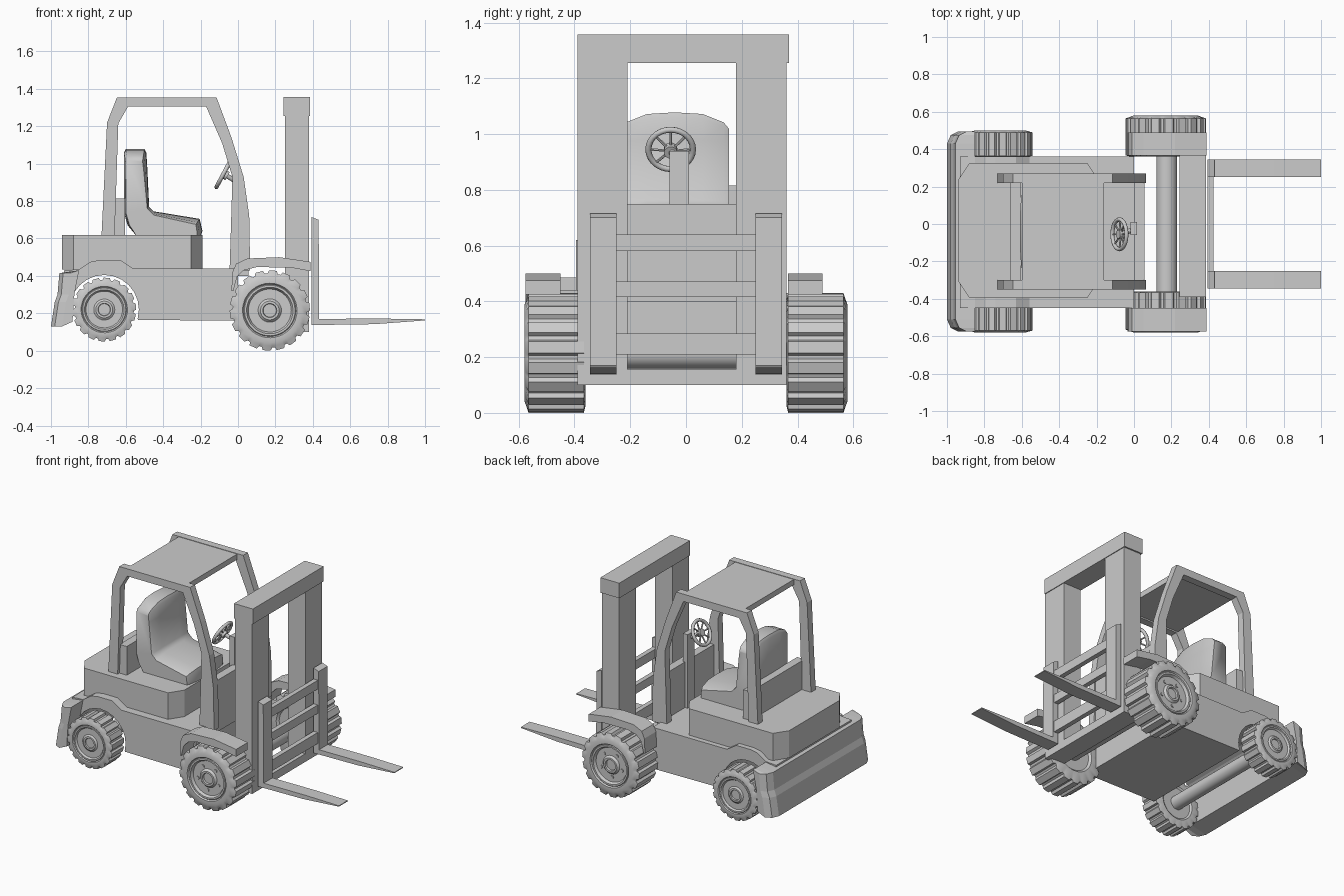
import bpy, bmesh
from math import sin, cos, pi, radians
from mathutils import Vector

if "Cube" in bpy.data.objects:
    bpy.data.objects.remove(bpy.data.objects["Cube"])

YC = -0.04  # body centre line sits slightly towards -y


def loft(name, sections, smooth=None, closed=False):
    """Skin a list of equal closed loops; cap the ends unless closed."""
    bm = bmesh.new()
    rings = [[bm.verts.new(p) for p in s] for s in sections]
    n = len(rings[0])
    pairs = list(zip(rings, rings[1:])) + ([(rings[-1], rings[0])] if closed else [])
    for a, b in pairs:
        for i in range(n):
            bm.faces.new((a[i], a[(i + 1) % n], b[(i + 1) % n], b[i]))
    if not closed:
        bm.faces.new(rings[0])
        bm.faces.new(rings[-1])
    bmesh.ops.recalc_face_normals(bm, faces=bm.faces[:])
    me = bpy.data.meshes.new(name)
    bm.to_mesh(me)
    bm.free()
    ob = bpy.data.objects.new(name, me)
    bpy.context.collection.objects.link(ob)
    if smooth:
        bpy.ops.object.select_all(action='DESELECT')
        ob.select_set(True)
        bpy.context.view_layer.objects.active = ob
        bpy.ops.object.shade_smooth_by_angle(angle=radians(smooth))
    return ob


def slab(name, prof, y0, y1):
    """Extrude an x-z profile along y."""
    return loft(name, [[(x, y, z) for x, z in prof] for y in (y0, y1)])


def box(name, x0, x1, y0, y1, z0, z1):
    return slab(name, [(x0, z0), (x1, z0), (x1, z1), (x0, z1)], y0, y1)


def rod(name, p, q, r, n=24):
    p, q = Vector(p), Vector(q)
    rot = (q - p).to_track_quat('Z', 'Y')
    ring = [rot @ Vector((r * cos(2 * pi * i / n), r * sin(2 * pi * i / n), 0)) for i in range(n)]
    return loft(name, [[c + v for v in ring] for c in (p, q)], 40)


def wheel(name, x, z, r, y_in, y_out, rim, hub, holes, lugs=18):
    """Lugged tyre with stepped rim, hub and bolts; y_out is the outer side."""
    d = y_out - y_in
    s = 1 if d > 0 else -1
    # fraction of width, radius, lug groove depth
    prof = [(0.06, rim * 0.9, 0), (0, rim, 0), (0, r * 0.88, 0), (0.03, r, 0.075),
            (0.93, r, 0.075), (0.97, r * 0.88, 0), (1.0, r * 0.8, 0), (1.0, rim * 1.08, 0),
            (0.96, rim * 1.03, 0), (0.98, rim, 0), (0.98, rim * 0.92, 0), (0.9, rim * 0.85, 0),
            (0.9, hub * 1.25, 0), (0.96, hub, 0), (0.96, hub * 0.75, 0), (0.9, hub * 0.7, 0)]
    secs = []
    for f, rad, groove in prof:
        ring = []
        for k in range(lugs):
            for t, low in ((0, 0), (0.55, 0), (0.68, 1), (0.88, 1)):
                a = 2 * pi * (k + t) / lugs
                q = rad * (1 - groove * low)
                ring.append((x + q * cos(a), y_in + d * f, z + q * sin(a)))
        secs.append(ring)
    loft(name, secs, 30)
    yb = y_in + d * 0.9
    for k in range(holes):
        a = 2 * pi * k / holes - 0.4
        c = (hub + rim * 0.85) / 2
        px, pz = x + c * cos(a), z + c * sin(a)
        rod(name + "_bolt", (px, yb - s * 0.01, pz), (px, yb + s * 0.006, pz), 0.011, 12)


# Chassis with a wheel arch cut through at the rear
arch = [(-0.715 + 0.185 * cos(radians(a)), 0.22 + 0.185 * sin(radians(a))) for a in range(-15, 181, 15)]
slab("chassis", [(0, 0.16), (-0.535, 0.165)] + arch + [
    (-0.93, 0.22), (-0.93, 0.43), (-0.85, 0.435), (-0.79, 0.475), (-0.74, 0.485),
    (-0.63, 0.485), (-0.56, 0.44), (0, 0.44)], -0.45, 0.36)

# Counterweight with rounded rear corners
cw = [(-1, 0.13), (-0.885, 0.155), (-0.875, 0.3), (-0.85, 0.43), (-0.955, 0.415), (-0.965, 0.3), (-0.98, 0.26)]
loft("counterweight", [[(x + (sh if x < -0.9 else 0), YC + y, z) for x, z in cw]
                       for y, sh in ((-0.535, 0.06), (-0.515, 0.02), (-0.47, 0),
                                     (0.47, 0), (0.515, 0.02), (0.535, 0.06))])

# Seat base with chamfered corners
foot = [(-0.94, -0.27), (-0.88, -0.36), (-0.25, -0.36), (-0.19, -0.27)]
foot += [(x, -y) for x, y in reversed(foot)]
loft("seat_base", [[(x, YC + 0.005 + y, z) for x, y in foot] for z in (0.435, 0.62)])

# Seat, crowned towards the middle
secs = []
for y, k in ((-0.195, 1), (-0.175, 0.6), (-0.1, 0.1), (0, 0), (0.1, 0.1), (0.175, 0.6), (0.195, 1)):
    secs.append([(x + dx * k, YC + y, z - dz * k) for x, z, dx, dz in (
        (-0.54, 0.61, 0, 0), (-0.2, 0.61, -0.02, 0), (-0.19, 0.64, -0.03, 0), (-0.205, 0.705, -0.02, 0.03),
        (-0.45, 0.745, 0, 0.02), (-0.475, 0.77, -0.01, 0.01), (-0.485, 0.98, -0.02, 0.01),
        (-0.49, 1.06, -0.02, 0.05), (-0.5, 1.078, -0.01, 0.06), (-0.6, 1.078, 0.01, 0.06),
        (-0.61, 1.06, 0.01, 0.05), (-0.61, 0.74, 0.01, 0), (-0.59, 0.67, 0.01, 0))])
loft("seat", secs, 50)

# Cab frame: one bent side frame per side, roof, rear panel and dash
frame = [(-0.73, 0.61), (-0.70, 1.22), (-0.647, 1.355), (-0.115, 1.355), (-0.035, 1.14),
         (0.03, 0.93), (0.06, 0.72), (0.065, 0.43), (-0.045, 0.43), (-0.035, 0.75),
         (-0.03, 0.93), (-0.085, 1.11), (-0.17, 1.305), (-0.588, 1.305), (-0.64, 1.215), (-0.66, 0.61)]
for side, y in (("right", -0.35), ("left", 0.22)):
    slab("cab_frame_" + side, frame, y, y + 0.05)
box("roof", -0.6, -0.16, -0.31, 0.23, 1.315, 1.352)
box("rear_panel", -0.66, -0.605, -0.33, 0.25, 0.61, 0.815)
box("dash", 0.0, 0.055, -0.31, 0.23, 0.4, 0.75)

# Steering column and wheel
box("steering_column", -0.02, 0.015, -0.06, 0.01, 0.43, 0.94)
c = Vector((-0.078, -0.055, 0.945))
axis = Vector((-0.88, 0, 0.47)).normalized()
u, v = Vector((0, 1, 0)), axis.cross(Vector((0, 1, 0)))
secs = []
for i in range(28):
    a = 2 * pi * i / 28
    d = u * cos(a) + v * sin(a)
    secs.append([c + d * (0.08 + 0.011 * cos(2 * pi * j / 8)) + axis * 0.011 * sin(2 * pi * j / 8) for j in range(8)])
loft("steering_wheel", secs, 60, closed=True)
for i in range(8):
    a = 2 * pi * i / 8
    rod("steering_spoke", c - axis * 0.01, c + (u * cos(a) + v * sin(a)) * 0.078, 0.005, 6)
rod("steering_hub", c - axis * 0.025, c + axis * 0.008, 0.024, 16)
rod("steering_shaft", c, (0.0, -0.03, 0.9), 0.013, 12)

# Front mudguards
guard = [(-0.035, 0.32), (-0.03, 0.42), (-0.01, 0.465), (0.05, 0.493), (0.22, 0.5), (0.388, 0.475),
         (0.388, 0.425), (0.28, 0.445), (0.1, 0.447), (0.03, 0.43), (-0.005, 0.395), (-0.025, 0.32)]
for side, y in (("right", -0.575), ("left", 0.365)):
    slab("mudguard_" + side, guard, y, y + 0.125)

# Wheels and axles
for side, s in (("right", -1), ("left", 1)):
    wheel("front_wheel_" + side, 0.17, 0.215, 0.215, s * 0.36, s * 0.58, 0.135, 0.05, 5)
    wheel("rear_wheel_" + side, -0.715, 0.22, 0.171, YC + s * 0.4, YC + s * 0.54, 0.115, 0.045, 0)
rod("front_axle", (0.175, -0.38, 0.215), (0.175, 0.38, 0.215), 0.056)
rod("rear_axle", (-0.715, -0.46, 0.22), (-0.715, 0.38, 0.22), 0.045)

# Mast
for side, y in (("right", -0.39), ("left", 0.18)):
    box("mast_post_" + side, 0.25, 0.38, y, y + 0.18, 0.1, 1.28)
box("mast_top", 0.243, 0.385, -0.39, 0.37, 1.255, 1.357)
box("mast_bottom", 0.25, 0.38, -0.22, 0.19, 0.1, 0.155)

# Carriage with L-shaped forks
fork = [(0.393, 0.137), (0.73, 0.142), (1.0, 0.162), (1.0, 0.168), (0.75, 0.172),
        (0.434, 0.17), (0.431, 0.7), (0.393, 0.715)]
for side, y in (("right", -0.345), ("left", 0.25)):
    slab("fork_" + side, fork, y, y + 0.095)
for z0, z1 in ((0.21, 0.285), (0.415, 0.472), (0.58, 0.64)):
    box("carriage_bar", 0.393, 0.425, -0.26, 0.26, z0, z1)
